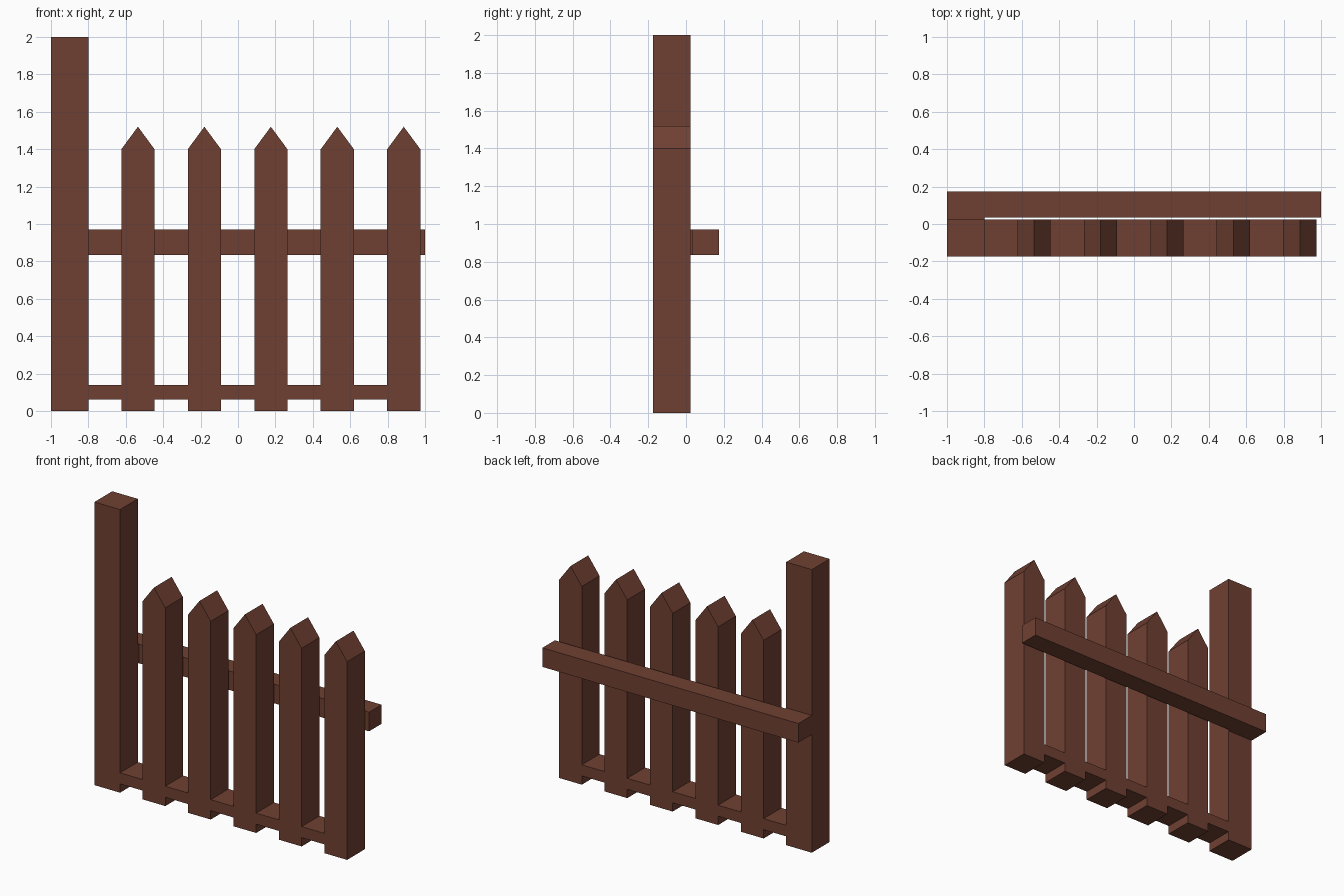
import bpy, bmesh

if "Cube" in bpy.data.objects:
    bpy.data.objects.remove(bpy.data.objects["Cube"])

Y_FRONT, Y_BACK = -0.174, 0.024
WIDTH, PITCH, FIRST = 0.177, 0.3553, -0.535

wood = bpy.data.materials.new("brown_wood")
wood.diffuse_color = (0.162, 0.051, 0.032, 1)
wood.use_nodes = True
wood.node_tree.nodes["Principled BSDF"].inputs["Base Color"].default_value = wood.diffuse_color


def extrude_y(name, profile, y0=Y_FRONT, y1=Y_BACK):
    """Extrude an x-z outline from y0 to y1."""
    bm = bmesh.new()
    face = bm.faces.new([bm.verts.new((x, y0, z)) for x, z in profile])
    ext = bmesh.ops.extrude_face_region(bm, geom=[face])
    verts = [v for v in ext["geom"] if isinstance(v, bmesh.types.BMVert)]
    bmesh.ops.translate(bm, verts=verts, vec=(0, y1 - y0, 0))
    bmesh.ops.recalc_face_normals(bm, faces=bm.faces)
    mesh = bpy.data.meshes.new(name)
    bm.to_mesh(mesh)
    bm.free()
    mesh.materials.append(wood)
    obj = bpy.data.objects.new(name, mesh)
    bpy.context.collection.objects.link(obj)
    return obj


def box(name, x0, x1, z0, z1, y0=Y_FRONT, y1=Y_BACK):
    return extrude_y(name, [(x0, z0), (x1, z0), (x1, z1), (x0, z1)], y0, y1)


# Tall end post
box("post", -1, -0.8, 0, 2)

# Pointed pickets, joined by flush bottom rail pieces
left_edge = -0.8
for i in range(5):
    cx = FIRST + i * PITCH
    a, b = cx - WIDTH / 2, cx + WIDTH / 2
    extrude_y(f"picket_{i + 1}", [(a, 0), (b, 0), (b, 1.4), (cx, 1.52), (a, 1.4)])
    box(f"bottom_rail_{i + 1}", left_edge, a, 0.062, 0.14)
    left_edge = b

# Upper rail behind the pickets, with a thin spacer against the post
box("upper_rail", -1, 1, 0.835, 0.97, 0.035, 0.174)
box("rail_spacer", -1, -0.8, 0.835, 0.97, Y_BACK, 0.035)
